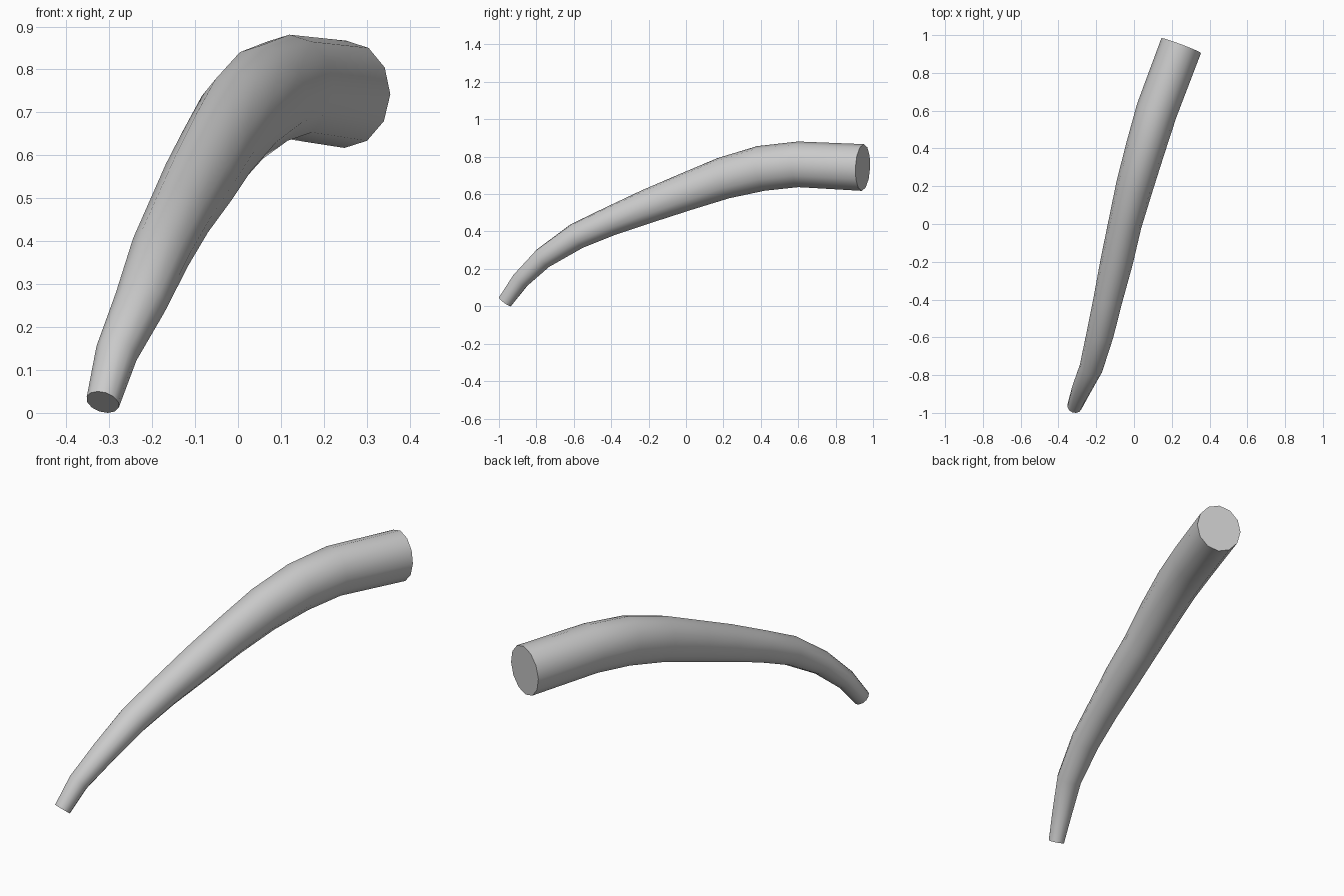
import bpy, bmesh, math
from mathutils import Vector

if "Cube" in bpy.data.objects:
    bpy.data.objects.remove(bpy.data.objects["Cube"])

SIDES = 12
# Centre line and radii: x, y, z, sideways radius, upward radius
PATH = [
    (-.315, -.967, .023, .039, .041),
    (-.283, -.885, .137, .050, .048),
    (-.228, -.765, .255, .062, .058),
    (-.180, -.585, .373, .072, .071),
    (-.138, -.400, .455, .077, .078),
    (-.092, -.200, .535, .086, .091),
    (-.048, .000, .610, .089, .101),
    (.003, .200, .683, .099, .112),
    (.060, .400, .735, .105, .121),
    (.120, .600, .757, .110, .122),
    (.250, .945, .740, .112, .125),
]


def tapered_tube(name, path):
    bm = bmesh.new()
    pts = [Vector(p[:3]) for p in path]
    rings = []
    for i, p in enumerate(pts):
        tangent = (pts[min(i + 1, len(pts) - 1)] - pts[max(i - 1, 0)]).normalized()
        side = tangent.cross(Vector((0, 0, 1))).normalized()
        up = side.cross(tangent)
        rx, rz = path[i][3:]
        rings.append([bm.verts.new(p + side * rx * math.cos(a) + up * rz * math.sin(a))
                      for a in (2 * math.pi * k / SIDES for k in range(SIDES))])
    for a, b in zip(rings, rings[1:]):
        for k in range(SIDES):
            j = (k + 1) % SIDES
            bm.faces.new((a[k], a[j], b[j], b[k]))
    # Flat end caps
    bm.faces.new(rings[0])
    bm.faces.new(rings[-1])
    bmesh.ops.recalc_face_normals(bm, faces=bm.faces[:])
    # Stand on the floor
    low = min(v.co.z for v in bm.verts)
    bmesh.ops.translate(bm, verts=bm.verts[:], vec=(0, 0, -low))
    mesh = bpy.data.meshes.new(name)
    bm.to_mesh(mesh)
    bm.free()
    obj = bpy.data.objects.new(name, mesh)
    bpy.context.collection.objects.link(obj)
    return obj


# Curved tapering horn
horn = tapered_tube("curved_horn", PATH)
bpy.context.view_layer.objects.active = horn
horn.select_set(True)
bpy.ops.object.shade_smooth_by_angle(angle=math.radians(40))
